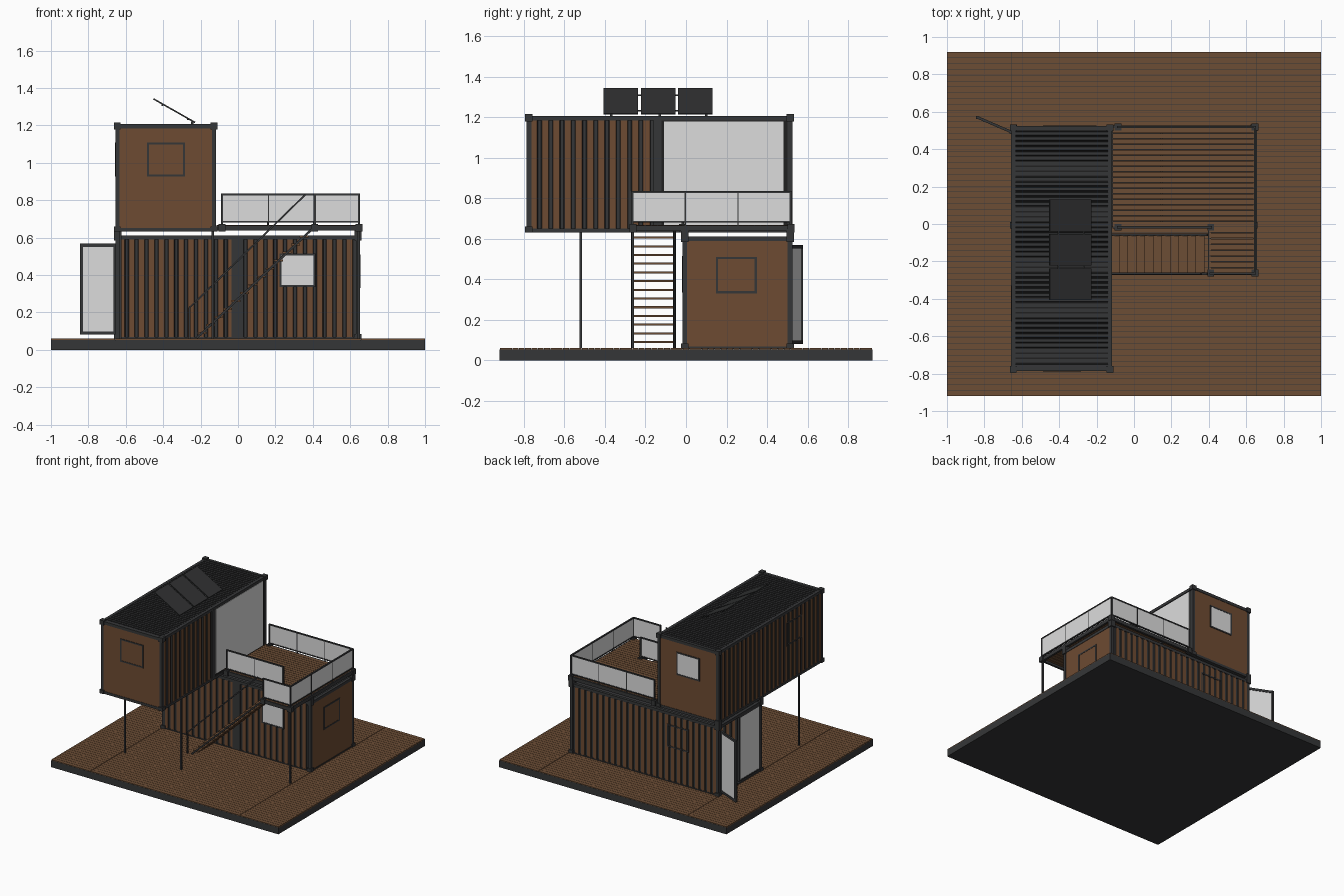
import bpy, bmesh, math
from mathutils import Vector, Matrix

if "Cube" in bpy.data.objects:
    bpy.data.objects.remove(bpy.data.objects["Cube"])


def mat(name, c):
    m = bpy.data.materials.new(name)
    m.diffuse_color = (*c, 1)
    m.use_nodes = True
    m.node_tree.nodes["Principled BSDF"].inputs["Base Color"].default_value = m.diffuse_color
    return m


DARK = mat("dark steel", (0.036, 0.037, 0.039))
BLACK = mat("black groove", (0.014, 0.014, 0.014))
BROWN = mat("brown wall", (0.155, 0.07, 0.032))
WOOD = mat("deck wood", (0.15, 0.075, 0.036))
GLASS = mat("pale glass", (0.72, 0.72, 0.72))
SOLAR = mat("solar cell", (0.03, 0.031, 0.032))


def finish(name, bm, *mats):
    me = bpy.data.meshes.new(name)
    bm.to_mesh(me)
    bm.free()
    for m in mats:
        me.materials.append(m)
    ob = bpy.data.objects.new(name, me)
    bpy.context.collection.objects.link(ob)
    return ob


def boxes(name, m, *bs):
    """Axis-aligned boxes (x0,x1,y0,y1,z0,z1) in one object."""
    bm = bmesh.new()
    for x0, x1, y0, y1, z0, z1 in bs:
        M = Matrix.Translation(((x0+x1)/2, (y0+y1)/2, (z0+z1)/2)) @ Matrix.Diagonal((x1-x0, y1-y0, z1-z0, 1))
        bmesh.ops.create_cube(bm, size=1, matrix=M)
    return finish(name, bm, m)


def beam(name, m, p0, p1, w, h):
    """Box running from p0 to p1, w wide sideways and h high."""
    p0, p1 = Vector(p0), Vector(p1)
    x = (p1 - p0).normalized()
    y = Vector((0, 0, 1)).cross(x).normalized()
    R = Matrix((x, y, x.cross(y))).transposed().to_4x4()
    bm = bmesh.new()
    bmesh.ops.create_cube(bm, size=1, matrix=Matrix.Translation((p0+p1)/2) @ R @ Matrix.Diagonal(((p1-p0).length, w, h, 1)))
    return finish(name, bm, m)


def corrugated(name, u0, u1, v0, v1, f, outer, inner, pitch=0.054, d=0.007):
    """Trapezoid-ribbed sheet; f maps (u, v, depth) to space."""
    n = round((u1 - u0) / pitch)
    p = (u1 - u0) / n
    pts = [(u0 + p*(i + a), b*d) for i in range(n) for a, b in ((0, 0), (.56, 0), (.62, 1), (.94, 1))] + [(u1, 0)]
    bm = bmesh.new()
    cols = [[bm.verts.new(f(u, v, q)) for v in (v0, v1)] for u, q in pts]
    for i, (a, b) in enumerate(zip(cols, cols[1:])):
        bm.faces.new((a[0], b[0], b[1], a[1])).material_index = 0 if i % 4 == 0 else 1
    s = finish(name, bm, outer, inner).modifiers.new("thickness", 'SOLIDIFY')
    s.thickness = 0.003
    s.offset = 0


def frame(name, x0, x1, y0, y1, z0, z1, top, t0):
    """Container skeleton: twelve rails and eight corner castings."""
    t, c, bs = 0.023, 0.037, []
    X, Y = (x0, x1-t), (y0, y1-t)
    Z = ((z0, z0+t0), (z1-t, z1))
    bs += [(x0, x1, y, y+t, *z) for y in Y for z in Z]
    bs += [(x, x+t, y0, y1, *z) for x in X for z in Z]
    bs += [(x, x+t, y, y+t, z0, z1) for x in X for y in Y]
    boxes(name + "_frame", DARK, *bs)
    boxes(name + "_corner_castings", DARK, *[
        (x, x+c, y, y+c, z, zz) for x in (x0-.008, x1+.008-c) for y in (y0-.008, y1+.008-c)
        for z, zz in ((z0, z0+.028), (z1-.028, top))])


def window(name, axis, pos, out, a0, a1, z0, z1, fill):
    """Window frame plus optional pane on a wall; axis is the wall normal."""
    t = 0.011

    def b(u0, u1, w0, w1, dep):
        n = sorted((pos - out*.012, pos + out*dep))
        return (*n, u0, u1, w0, w1) if axis == 'x' else (u0, u1, *n, w0, w1)
    boxes(name + "_frame", DARK, b(a0, a0+t, z0, z1, .004), b(a1-t, a1, z0, z1, .004),
          b(a0, a1, z0, z0+t, .004), b(a0, a1, z1-t, z1, .004))
    if fill:
        boxes(name + "_pane", fill, b(a0+t, a1-t, z0+t, z1-t, .002))


def planks(name, x0, x1, y0, y1, z0, z1, pitch, gap):
    n = round((y1-y0)/pitch)
    p = (y1-y0)/n
    boxes(name, WOOD, *[(x0, x1, y0+i*p+gap/2, y0+(i+1)*p-gap/2, z0, z1) for i in range(n)])


# Ground platform
boxes("platform_base", DARK, (-1, 1, -.92, .92, 0, .054))
for i, (a, b) in enumerate(((-1, -.658), (-.655, .655), (.658, 1))):
    planks(f"platform_planks_{i}", a, b, -.92, .92, .05, .06, .031, .002)

# Lower container
frame("lower", -.655, .653, -.017, .525, .056, .612, .648, .012)
corrugated("lower_front_wall", -.636, .634, .062, .6, lambda u, v, d: (u, -.014+d, v), BROWN, DARK)
corrugated("lower_back_wall", -.636, .634, .062, .6, lambda u, v, d: (u, .522-d, v), BROWN, DARK)
boxes("lower_middle_panel", DARK, (-.035, .03, -.0165, -.007, .062, .6))
boxes("lower_end_wall", BROWN, (.637, .65, 0, .51, .066, .6))
boxes("lower_floor_and_roof", DARK, (-.635, .635, .003, .505, .056, .068), (-.635, .635, .003, .505, .595, .606))
window("lower_front_window", 'y', -.016, -1, .222, .415, .335, .515, GLASS)
window("lower_back_window", 'y', .522, 1, -.39, -.2, .335, .515, None)
window("lower_end_window", 'x', .65, 1, .147, .35, .33, .51, BROWN)

# Glass doors: one closed, one open
window("closed_door", 'x', -.65, -1, .005, .262, .075, .59, GLASS)
hx, hy, ex, ey = -.658, .493, -.837, .57
beam("open_door_pane", GLASS, (hx, hy, .325), (ex, ey, .325), .006, .47)
for z in (.09, .56):
    beam("open_door_rail", DARK, (hx, hy, z), (ex, ey, z), .014, .018)
for x, y in ((hx, hy), (ex, ey)):
    boxes("open_door_stile", DARK, (x-.008, x+.008, y-.008, y+.008, .081, .569))

# Upper container
frame("upper", -.656, -.117, -.787, .525, .632, 1.207, 1.215, .02)
corrugated("upper_left_wall", -.767, .505, .65, 1.19, lambda u, v, d: (-.653+d, u, v), BROWN, DARK)
corrugated("upper_right_wall", -.767, -.155, .65, 1.19, lambda u, v, d: (-.12-d, u, v), BROWN, DARK)
boxes("upper_wall_post", DARK, (-.137, -.1165, -.16, -.122, .645, 1.19))
boxes("upper_glass_border", BLACK, (-.142, -.122, -.125, .505, .65, 1.19))
boxes("upper_glass_wall", GLASS, (-.137, -.1195, -.108, .482, .668, 1.18))
boxes("upper_front_wall", BROWN, (-.634, -.139, -.784, -.77, .651, 1.187))
boxes("upper_back_wall", BROWN, (-.634, -.139, .508, .522, .651, 1.187))
boxes("upper_floor", DARK, (-.634, -.139, -.77, .505, .635, .65))
boxes("upper_ceiling", DARK, (-.634, -.139, -.77, .505, 1.175, 1.187))
corrugated("upper_roof", -.766, .504, -.635, -.139, lambda u, v, d: (v, u, 1.204-d), DARK, BLACK, .027, .005)
window("upper_front_window", 'y', -.784, -1, -.487, -.283, .927, 1.11, BROWN)
window("upper_back_window", 'y', .522, 1, -.487, -.283, .927, 1.11, GLASS)
window("upper_left_window", 'x', -.653, -1, -.52, -.33, .927, 1.11, None)

# Support poles
boxes("support_poles", DARK, *[(x-.006, x+.006, y-.006, y+.006, .06, .645)
                               for x, y in ((-.63, -.52), (-.135, -.52), (.645, -.263))])

# Roof deck, landing and their beams
planks("roof_deck", -.115, .645, -.015, .515, .655, .668, .03, .003)
planks("landing_deck", .4, .645, -.265, -.015, .655, .668, .03, .003)
boxes("deck_beams", DARK, (-.115, .656, -.025, -.008, .638, .666), (-.115, .656, .51, .527, .638, .666),
      (.64, .656, -.272, .527, .638, .666), (.395, .656, -.272, -.256, .638, .666),
      (.395, .411, -.272, -.02, .638, .666), (.14, .155, -.02, .52, .64, .655))
boxes("deck_brackets", DARK, *[(x-.018, x+.018, y-.018, y+.018, .632, .673) for x, y in (
    (-.085, -.017), (.41, -.017), (.41, -.262), (.647, -.262), (.647, .518), (-.085, .518))])


# Glass railings
def railing(name, p0, p1, n):
    p0, p1 = Vector((*p0, 0)), Vector((*p1, 0))
    for z, h in ((.831, .009), (.685, .008)):
        beam(name + "_rail", DARK, p0+Vector((0, 0, z)), p1+Vector((0, 0, z)), .012, h)
    c = Vector((0, 0, .757))
    beam(name + "_glass", GLASS, p0+c, p1+c, .005, .14)
    for i in range(n+1):
        q = p0.lerp(p1, i/n)
        w = .006 if i in (0, n) else .003
        boxes(name + "_post", DARK, (q.x-w, q.x+w, q.y-w, q.y+w, .66, .835))


railing("front_railing", (-.085, -.017), (.41, -.017), 2)
railing("landing_railing", (.41, -.265), (.647, -.265), 1)
railing("side_railing", (.647, -.265), (.647, .518), 3)
railing("back_railing", (-.085, .518), (.647, .518), 3)

# Stairs with handrail
for y in (-.265, -.057):
    beam("stair_stringer", DARK, (-.22, y, .064), (.395, y, .645), .014, .012)
boxes("stair_treads", WOOD, *[(x-.024, x+.024, -.26, -.062, z-.005, z+.005) for x, z in
                              ((-.192+.0455*i, .09+.043*i) for i in range(13))])
beam("stair_handrail", DARK, (-.26, -.265, .225), (.36, -.265, .83), .01, .009)
boxes("stair_handrail_post", DARK, (-.265, -.255, -.27, -.26, .06, .227))

# Tilted solar panels on two rails
for y0, y1 in ((-.407, -.237), (-.223, -.053), (-.039, .131)):
    ym = (y0+y1)/2
    beam("solar_panel", SOLAR, (-.452, ym, 1.342), (-.23, ym, 1.216), y1-y0, .008)
boxes("solar_rails", DARK, (-.408, -.4, -.39, .12, 1.305, 1.313), (-.272, -.264, -.39, .12, 1.228, 1.236))
boxes("solar_feet", DARK, *[(-.25, -.238, y-.006, y+.006, 1.2, 1.22) for y in (-.37, -.13, .1)])
